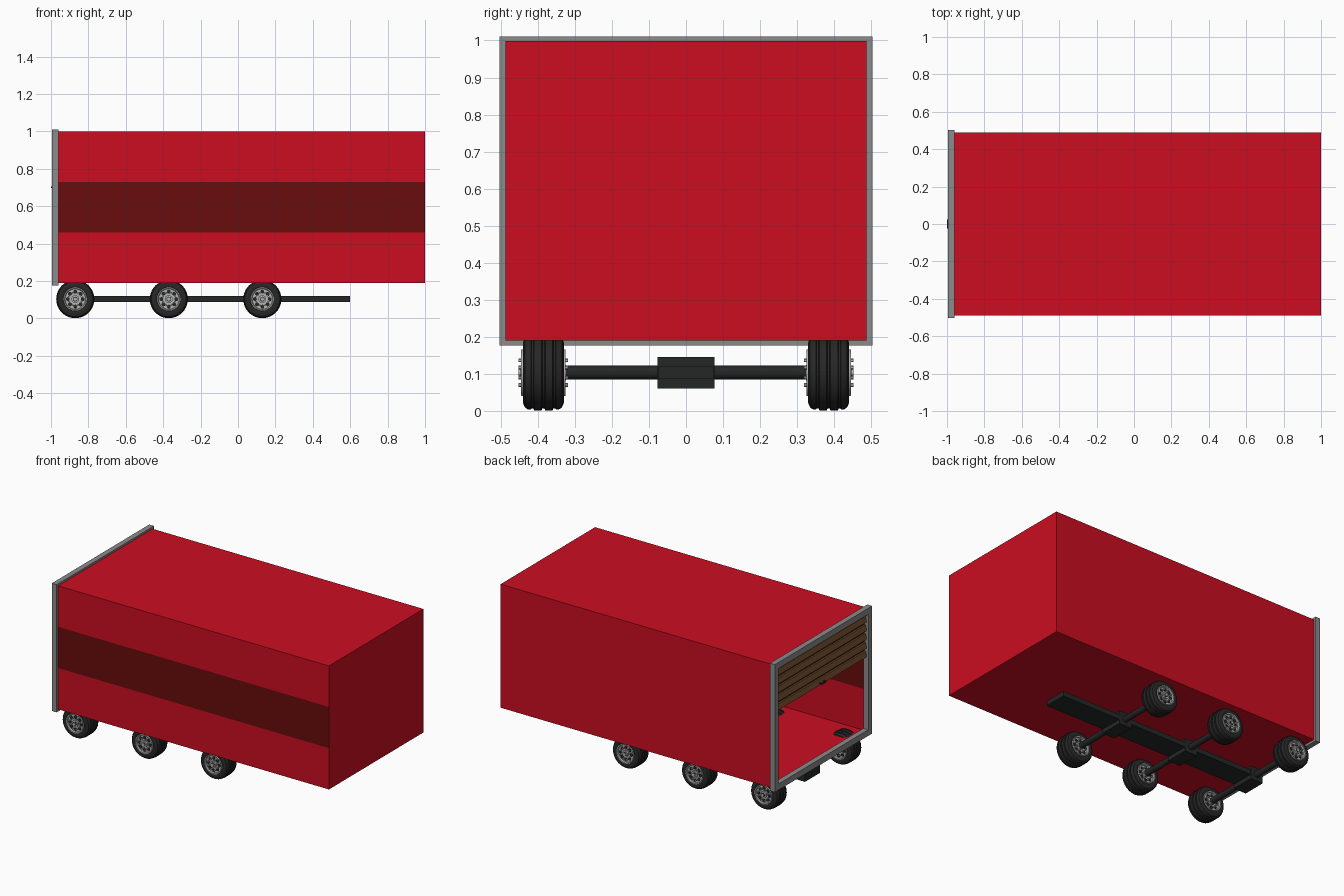
import bpy, bmesh, math
from mathutils import Matrix, Vector

if "Cube" in bpy.data.objects:
    bpy.data.objects.remove(bpy.data.objects["Cube"])


def mat(name, r, g, b):
    m = bpy.data.materials.new(name)
    m.diffuse_color = (r, g, b, 1)
    m.use_nodes = True
    m.node_tree.nodes["Principled BSDF"].inputs["Base Color"].default_value = m.diffuse_color
    return m


RED = mat("red paint", 0.60, 0.004, 0.015)
STRIPE = mat("dark red stripe", 0.14, 0.004, 0.004)
GREY = mat("frame grey", 0.26, 0.26, 0.26)
BLACK = mat("chassis black", 0.018, 0.020, 0.020)
RUBBER = mat("tyre rubber", 0.020, 0.020, 0.020)
SILVER = mat("rim silver", 0.45, 0.45, 0.45)
WOOD = mat("door brown", 0.20, 0.09, 0.03)
GAP = mat("door dark brown", 0.045, 0.015, 0.008)


def finish(name, bm, mats, smooth=False):
    me = bpy.data.meshes.new(name)
    bm.to_mesh(me)
    bm.free()
    ob = bpy.data.objects.new(name, me)
    bpy.context.collection.objects.link(ob)
    for m in mats:
        me.materials.append(m)
    if smooth:
        bpy.ops.object.select_all(action='DESELECT')
        ob.select_set(True)
        bpy.context.view_layer.objects.active = ob
        bpy.ops.object.shade_smooth_by_angle(angle=math.radians(35))
    return ob


def add_box(bm, lo, hi):
    lo, hi = Vector(lo), Vector(hi)
    return bmesh.ops.create_cube(bm, size=1, matrix=Matrix.Translation((lo + hi) / 2)
                                 @ Matrix.Diagonal((*(hi - lo), 1)))["verts"]


def box(name, lo, hi, m):
    bm = bmesh.new()
    add_box(bm, lo, hi)
    return finish(name, bm, [m])


def add_rod(bm, r, y0, y1, x=0, z=0, seg=16, index=0):
    """Cylinder along y."""
    M = Matrix.Translation((x, (y0 + y1) / 2, z)) @ Matrix.Rotation(math.pi / 2, 4, 'X')
    vs = bmesh.ops.create_cone(bm, cap_ends=True, segments=seg, radius1=r, radius2=r,
                               depth=abs(y1 - y0), matrix=M)["verts"]
    for f in {f for v in vs for f in v.link_faces}:
        f.material_index = index


def lathe(bm, profile, seg=40):
    """Spin a list of (radius, y) points around the y axis."""
    vs = [bm.verts.new((r, y, 0)) for r, y in profile]
    es = [bm.edges.new(p) for p in zip(vs, vs[1:])]
    bmesh.ops.spin(bm, geom=vs + es, cent=(0, 0, 0), axis=(0, 1, 0),
                   angle=2 * math.pi, steps=seg, use_merge=True)
    bmesh.ops.remove_doubles(bm, verts=bm.verts, dist=1e-5)
    bmesh.ops.recalc_face_normals(bm, faces=bm.faces)


# Cargo body: thin shell, open at the -x end, stripe on the front wall only
bm = bmesh.new()
add_box(bm, (-0.965, -0.488, 0.19), (1, 0.488, 0.998))
bmesh.ops.delete(bm, geom=[f for f in bm.faces if f.normal.x < -0.9], context='FACES_ONLY')
for z in (0.46, 0.73):
    bmesh.ops.bisect_plane(bm, geom=bm.verts[:] + bm.edges[:] + bm.faces[:],
                           plane_co=(0, 0, z), plane_no=(0, 0, 1))
for f in bm.faces:
    c = f.calc_center_median()
    if c.y < -0.48 and 0.46 < c.z < 0.73:
        f.material_index = 1
finish("cargo_body", bm, [RED, STRIPE])

# Door frame around the open end
bm = bmesh.new()
X0, X1, Y, Z0, Z1, T = -0.995, -0.96, 0.503, 0.176, 1.011, 0.04
for s in (-1, 1):
    a, b = sorted((s * Y, s * (Y - T)))
    add_box(bm, (X0, a, Z0), (X1, b, Z1))
add_box(bm, (X0, T - Y, Z0), (X1, Y - T, Z0 + T))
add_box(bm, (X0, T - Y, Z1 - T), (X1, Y - T, Z1))
finish("door_frame", bm, [GREY])

# Half-open roller door: dark backing with raised slats
box("door_backing", (-0.966, -0.47, 0.69), (-0.960, 0.47, 0.975), GAP)
bm = bmesh.new()
for i in range(5):
    z = 0.69 + i * 0.057
    vs = add_box(bm, (-0.984, -0.465, z), (-0.962, 0.465, z + 0.036))
    for v in vs:                       # slope the outer face
        if v.co.x < -0.98 and v.co.z > z + 0.02:
            v.co.x += 0.008
finish("door_slats", bm, [WOOD])
bm = bmesh.new()
for y in (-0.02, 0.02):
    add_box(bm, (-0.998, y - 0.004, 0.697), (-0.975, y + 0.004, 0.705))
add_box(bm, (-1.0, -0.024, 0.697), (-0.995, 0.024, 0.705))
finish("door_handle", bm, [BLACK])

# Chassis rail
box("chassis_rail", (-0.90, -0.075, 0.088), (0.60, 0.075, 0.12), BLACK)

# Wheel parts, built once at the origin
W = 0.055
half = [(0.060, W - 0.004), (0.066, W), (0.082, W), (0.094, W - 0.005), (0.099, W - 0.013),
        (0.100, 0.034), (0.096, 0.032), (0.096, 0.027), (0.102, 0.025),
        (0.102, 0.005), (0.096, 0.003)]
bm = bmesh.new()
lathe(bm, half + [(r, -y) for r, y in reversed(half)])
tyre = finish("tyre", bm, [RUBBER], True)

half = [(0.0001, W - 0.006), (0.054, W - 0.004), (0.057, W + 0.005), (0.062, W + 0.005),
        (0.064, W - 0.004)]
bm = bmesh.new()
lathe(bm, half + [(r, -y) for r, y in reversed(half)])
for s in (-1, 1):
    face = s * (W - 0.006)
    add_rod(bm, 0.021, face, s * (W + 0.006))                     # hub
    add_rod(bm, 0.013, face, s * (W + 0.0075), index=1)           # hub recess
    add_rod(bm, 0.009, face, s * (W + 0.012))                     # hub cap
    for k in range(8):
        a = math.tau * k / 8
        b = a + math.tau / 16
        add_rod(bm, 0.0105, face, s * (W - 0.002), 0.040 * math.cos(a),
                0.040 * math.sin(a), 12, 1)                       # vent holes
        add_rod(bm, 0.005, face, s * (W + 0.012), 0.036 * math.cos(b),
                0.036 * math.sin(b), 6)                           # bolts
rim = finish("rim", bm, [SILVER, BLACK], True)

# Three axles, each with a centre housing and two wheels
ZC = 0.103
for i, x in enumerate((-0.87, -0.37, 0.13)):
    bm = bmesh.new()
    add_rod(bm, 0.019, -0.36, 0.36, x, ZC, 20)
    finish(f"axle_{i + 1}", bm, [BLACK], True)
    box(f"axle_housing_{i + 1}", (x - 0.045, -0.077, 0.06), (x + 0.045, 0.077, 0.146), BLACK)
    for side, y in (("front", -0.385), ("back", 0.385)):
        for part in (tyre, rim):
            ob = bpy.data.objects.new(f"{part.name}_{side}_{i + 1}", part.data)
            ob.location = (x, y, ZC)
            bpy.context.collection.objects.link(ob)
for part in (tyre, rim):
    bpy.data.objects.remove(part)
